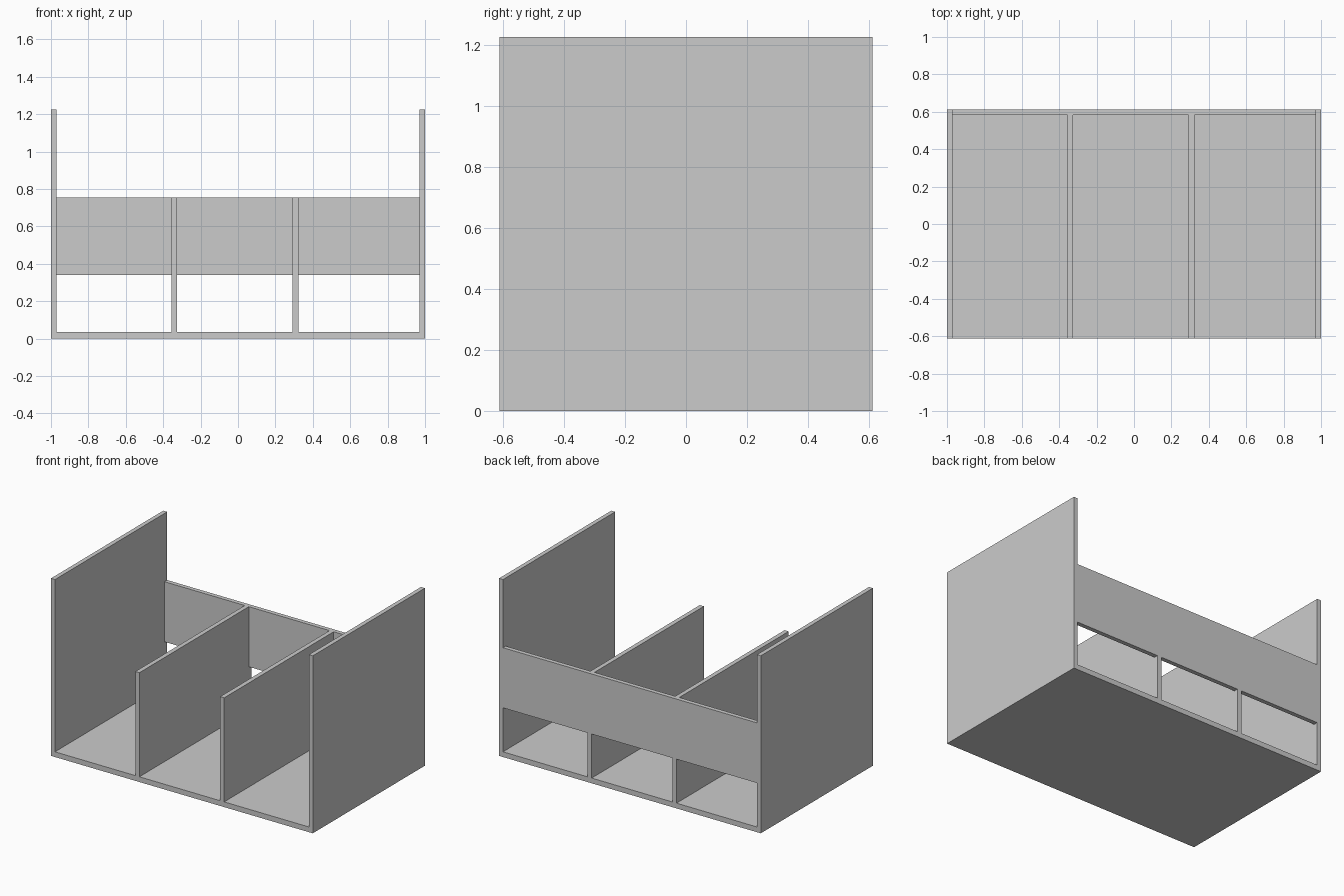
import bpy

if "Cube" in bpy.data.objects:
    bpy.data.objects.remove(bpy.data.objects["Cube"])

DEPTH = 0.612      # half depth of the unit
T = 0.03           # board thickness
BASE_T = 0.036
SHELF_TOP = 0.755  # top of dividers and back rail


def board(name, x, y, z):
    """Box from (min, max) ranges on each axis."""
    bpy.ops.mesh.primitive_cube_add(
        size=1, location=[(a + b) / 2 for a, b in (x, y, z)])
    ob = bpy.context.object
    ob.name = name
    ob.scale = [b - a for a, b in (x, y, z)]
    bpy.ops.object.transform_apply(location=False, rotation=False, scale=True)
    return ob


full_y = (-DEPTH, DEPTH)

# Tall side panels
board("side_panel_left", (-1, -1 + T), full_y, (0, 1.226))
board("side_panel_right", (1 - T, 1), full_y, (0, 1.226))

# Floor between the sides
board("base_board", (-1 + T, 1 - T), full_y, (0, BASE_T))

# Upright dividers, running the full depth
dividers = [(-0.356, -0.325), (0.292, 0.323)]
for i, x in enumerate(dividers):
    board(f"divider_{i + 1}", x, full_y, (BASE_T, SHELF_TOP))

# Back rail, one flush piece per bay with an open gap below
starts = [-1 + T] + [d[1] for d in dividers]
ends = [d[0] for d in dividers] + [1 - T]
for i, x in enumerate(zip(starts, ends)):
    board(f"back_rail_{i + 1}", x, (DEPTH - T, DEPTH), (0.34, SHELF_TOP))
